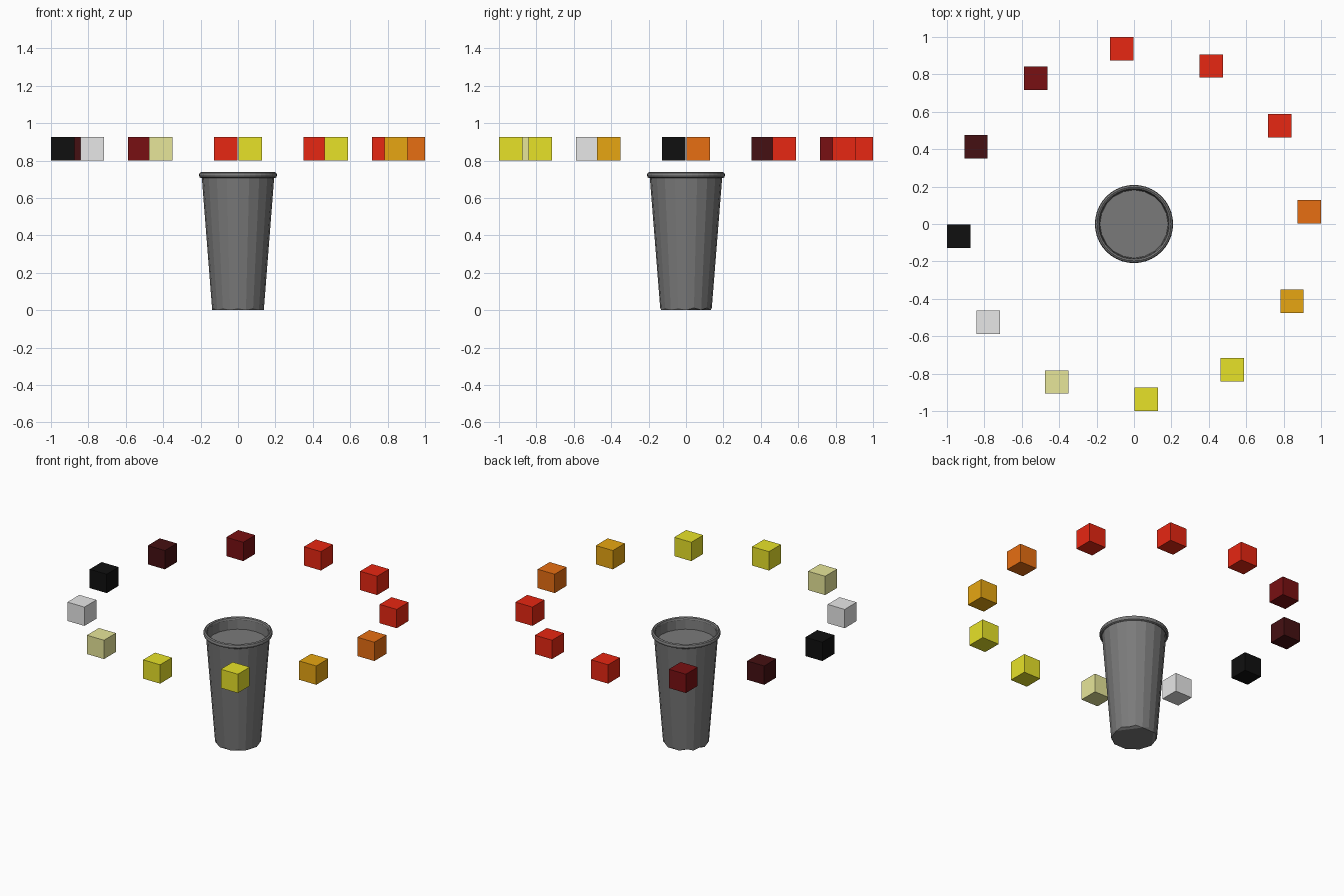
import bpy
import bmesh
from math import cos, sin, pi, radians

if "Cube" in bpy.data.objects:
    bpy.data.objects.remove(bpy.data.objects["Cube"], do_unlink=True)


def make_material(name, colour):
    mat = bpy.data.materials.new(name)
    mat.use_nodes = True
    mat.diffuse_color = (*colour, 1)
    mat.node_tree.nodes["Principled BSDF"].inputs["Base Color"].default_value = (*colour, 1)
    return mat


def add_object(name, bm, mat):
    bmesh.ops.recalc_face_normals(bm, faces=bm.faces)
    mesh = bpy.data.meshes.new(name)
    bm.to_mesh(mesh)
    bm.free()
    mesh.materials.append(mat)
    obj = bpy.data.objects.new(name, mesh)
    bpy.context.collection.objects.link(obj)
    return obj


def lathe(name, profile, sides, mat, ripple=0.0, closed=False):
    """Turn (radius, height) points around z; ripple lifts every other first point."""
    bm = bmesh.new()
    rings = []
    for row, (r, z) in enumerate(profile):
        ring = []
        for i in range(sides):
            a = 2 * pi * i / sides
            lift = ripple * (i % 2) if row == 0 else 0
            ring.append(bm.verts.new((r * cos(a), r * sin(a), z + lift)))
        rings.append(ring)
    pairs = list(zip(rings, rings[1:]))
    if closed:
        pairs.append((rings[-1], rings[0]))
    for low, high in pairs:
        for i in range(sides):
            j = (i + 1) % sides
            bm.faces.new((low[i], low[j], high[j], high[i]))
    if not closed:
        # Base and inner disc
        for ring in (rings[0], rings[-1]):
            bmesh.ops.triangle_fill(bm, use_beauty=True, edges=[
                bm.edges.get((ring[i], ring[(i + 1) % sides])) for i in range(sides)])
    return add_object(name, bm, mat)


palette = {
    "orange": (0.8, 0.156, 0.006),
    "red": (0.8, 0.02, 0.006),
    "dark red": (0.19, 0.005, 0.006),
    "maroon": (0.06, 0.005, 0.006),
    "black": (0.005, 0.005, 0.005),
    "white": (0.8, 0.8, 0.8),
    "pale yellow": (0.8, 0.79, 0.32),
    "yellow": (0.8, 0.76, 0.022),
    "amber": (0.8, 0.38, 0.006),
    "grey": (0.195, 0.195, 0.195),
}
mats = {name: make_material(name, colour) for name, colour in palette.items()}

# Tapered cup with a recessed disc just below the mouth
lathe("cup_body", [(0.138, 0.0), (0.194, 0.715), (0.186, 0.72), (0.182, 0.66)],
      20, mats["grey"], ripple=0.012)

# Rolled rim
rim_profile = [(0.197 + 0.012 * cos(2 * pi * k / 8), 0.722 + 0.016 * sin(2 * pi * k / 8))
               for k in range(8)]
rim = lathe("cup_rim", rim_profile, 40, mats["grey"], closed=True)

# Ring of floating cubes, anticlockwise from the model's left
order = ["orange", "red", "red", "red", "dark red", "maroon",
         "black", "white", "pale yellow", "yellow", "yellow", "amber"]
ring_radius, side, height = 0.94, 0.125, 0.862
for i, colour in enumerate(order):
    a = radians(4 + 30 * i)
    bm = bmesh.new()
    bmesh.ops.create_cube(bm, size=side)
    cube = add_object(f"ring_cube_{i + 1}", bm, mats[colour])
    cube.location = (ring_radius * cos(a), ring_radius * sin(a), height)
